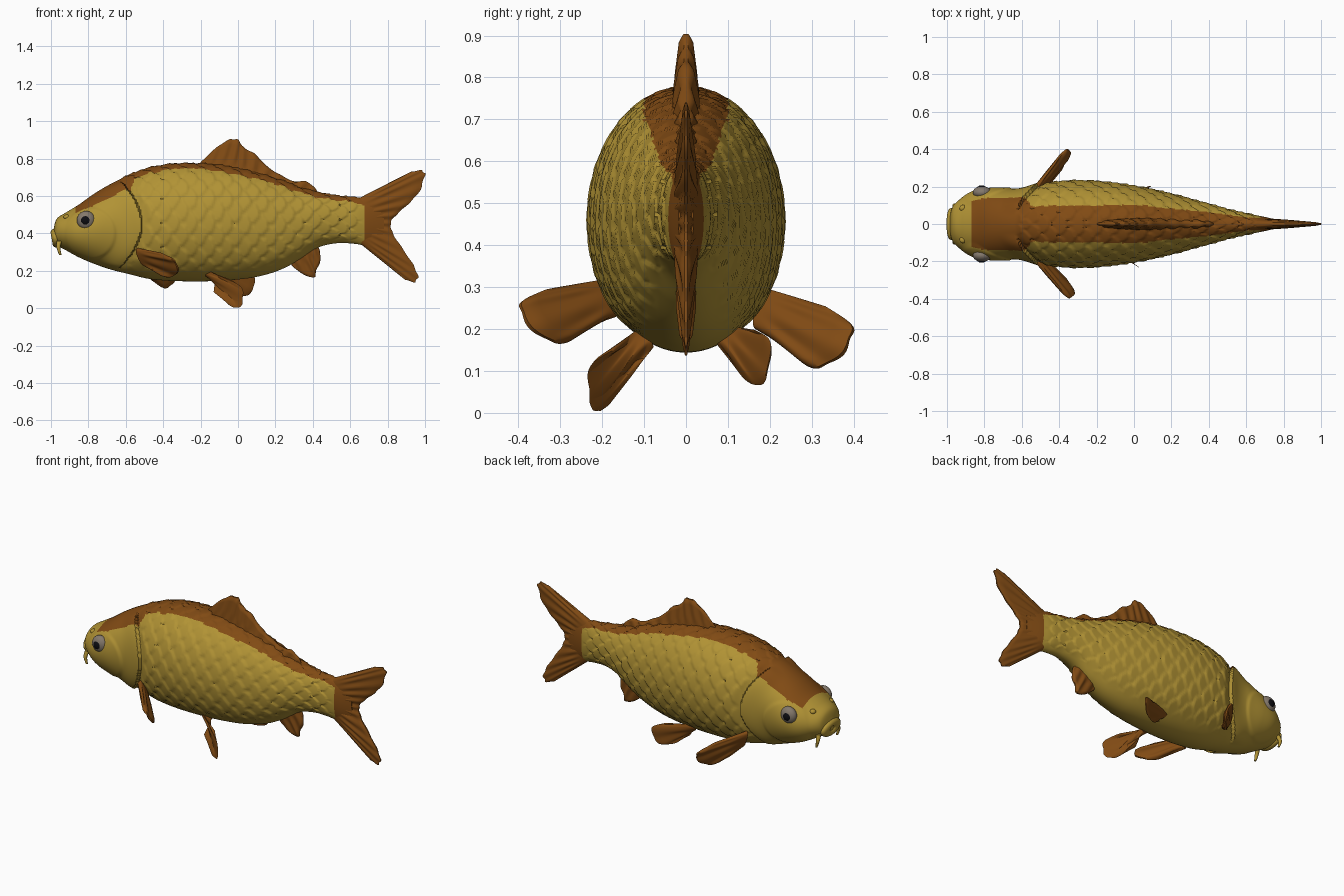
import bpy, bmesh, math
from mathutils import Vector

if "Cube" in bpy.data.objects:
    bpy.data.objects.remove(bpy.data.objects["Cube"])


def material(name, col):
    m = bpy.data.materials.new(name)
    m.diffuse_color = (*col, 1)
    m.use_nodes = True
    m.node_tree.nodes["Principled BSDF"].inputs["Base Color"].default_value = m.diffuse_color
    return m


GOLD = material("gold scales", (0.44, 0.29, 0.035))
BROWN = material("brown fins", (0.22, 0.07, 0.007))
GREY = material("eye ring", (0.23, 0.19, 0.15))
BLACK = material("pupil black", (0.004, 0.004, 0.006))


def spline(pts, s):
    """Catmull-Rom through points of any dimension, s in 0..1"""
    n = len(pts) - 1
    i = min(int(s * n), n - 1)
    t = s * n - i
    p0, p1, p2, p3 = (pts[min(max(k, 0), n)] for k in (i - 1, i, i + 1, i + 2))
    return [0.5 * (2 * b + (c - a) * t + (2 * a - 5 * b + 4 * c - d) * t * t
                   + (3 * b - a - 3 * c + d) * t ** 3)
            for a, b, c, d in zip(p0, p1, p2, p3)]


def lookup(table, x):
    for (x0, a), (x1, b) in zip(table, table[1:]):
        if x <= x1:
            return a + (b - a) * max(0, (x - x0) / (x1 - x0))
    return table[-1][1]


def step(a, b, x):
    t = min(1, max(0, (x - a) / (b - a)))
    return t * t * (3 - 2 * t)


def loft(name, rings, mats, rule=None):
    """Skin a list of closed rings and cap both ends"""
    n, m = len(rings[0]), len(rings)
    faces = [(r * n + i, r * n + (i + 1) % n, (r + 1) * n + (i + 1) % n, (r + 1) * n + i)
             for r in range(m - 1) for i in range(n)]
    for base in (0, (m - 1) * n):
        for i in range(n // 2):
            ids = (i, i + 1, (n - i - 1) % n, (n - i) % n)
            faces.append([base + k for k in dict.fromkeys(ids)])
    me = bpy.data.meshes.new(name)
    me.from_pydata([v for r in rings for v in r], [], faces)
    bm = bmesh.new()
    bm.from_mesh(me)
    bmesh.ops.recalc_face_normals(bm, faces=bm.faces)
    bm.to_mesh(me)
    bm.free()
    for mt in mats:
        me.materials.append(mt)
    if rule:
        for p in me.polygons:
            p.material_index = rule(p.center)
    ob = bpy.data.objects.new(name, me)
    bpy.context.collection.objects.link(ob)
    return ob


# ---- Body: stations of (x, top, bottom, half width)
BODY = [(-.985, .43, .36, .04), (-.968, .48, .337, .095), (-.92, .512, .31, .14),
        (-.85, .555, .272, .175), (-.77, .612, .238, .188), (-.68, .665, .207, .189),
        (-.58, .712, .182, .19), (-.48, .748, .158, .215), (-.37, .768, .147, .228),
        (-.26, .773, .144, .23), (-.14, .768, .145, .222), (-.02, .753, .152, .206),
        (.1, .725, .168, .183), (.22, .688, .203, .155), (.33, .648, .26, .125),
        (.43, .618, .325, .098), (.53, .6, .348, .07), (.62, .592, .345, .052),
        (.7, .588, .335, .038), (.78, .57, .36, .018)]
ROW, PITCH, RAD = 0.058, 0.095, 0.06


def scale_height(x, a):
    """Shingled scale relief: the scale furthest forward lies on top"""
    j0 = math.floor(a / ROW)
    best = None
    for j in range(j0 - 1, j0 + 3):
        off = (j % 2) * PITCH / 2
        k0 = math.floor((x - off) / PITCH)
        for k in range(k0 - 1, k0 + 2):
            cx = k * PITCH + off
            if math.hypot((x - cx) * 0.9, a - j * ROW) < RAD and (best is None or cx < best):
                best = cx
    return 0 if best is None else (x - best) / RAD


NR, NA = 250, 160
rings = []
for r in range(NR + 1):
    x, top, bot, w = spline(BODY, r / NR)
    mid, h = (top + bot) / 2, (top - bot) / 2
    arc = 0.27 * math.sqrt(h / 0.31)
    ring = []
    for i in range(NA):
        th = 2 * math.pi * i / NA
        c, s = math.cos(th), math.sin(th)
        y, z = w * c, mid + h * s
        side = math.asin(s)
        gill = -.515 - 2.2 * (z - .45) ** 2
        d = 0.0
        # scales behind the gill, fading out on the belly
        amp = .0075 * step(gill, gill + .06, x) * (1 - step(.6, .68, x)) * step(-.9, -.65, s)
        if amp > 0:
            d += amp * scale_height(x, side * arc)
        # raised gill cover with a groove behind it, and a cheek plate
        flank = step(.25, .6, abs(c))
        if x < gill:
            d += .014 * step(gill - .14, gill - .015, x) * flank
        else:
            d -= .007 * (1 - step(gill, gill + .06, x)) * flank
        cheek = math.hypot(x + .79, z - .40)
        d += .006 * flank * (1 - step(.125, .145, cheek)) * step(-.95, -.87, x)
        nrm = Vector((0, c * h, s * w)).normalized()
        ring.append((x, y + nrm.y * d, z + nrm.z * d))
    rings.append(ring)

BACK = [(-.87, .12), (-.8, .14), (-.58, .142), (-.55, .095), (-.35, .1), (-.1, .1),
        (.05, .1), (.2, .083), (.4, .063), (.6, .036), (.7, .03)]


def body_colour(p):
    if p.x > .675 + .03 * max(0, .42 - p.z):
        return 1
    x, y, z = p
    return int(x > -.87 and z > .48 and abs(y) < lookup(BACK, x))


loft("body", rings, [GOLD, BROWN], body_colour)


# ---- Fins: sheet between a base curve and a tip curve, lens thick, with rays
def fin(name, base, tip, thick, thin, rays=9, ns=64, nt=18):
    b0, b1 = Vector(base[0]), Vector(base[-1])
    nrm = (b1 - b0).cross(Vector(spline(tip, .5)) - (b0 + b1) / 2).normalized()
    rs = []
    for k in range(nt + 1):
        t = k / nt
        plus, minus = [], []
        for i in range(ns + 1):
            s = i / ns
            ray = math.cos(2 * math.pi * rays * s)
            p = Vector(spline(base, s)).lerp(Vector(spline(tip, s)), t * (1 + .015 * ray))
            q = (thick + (thin - thick) * t) * max(0, math.sin(math.pi * s)) ** .4
            q *= 1 + .2 * ray * step(.1, .5, t)
            q *= 1 - .6 * step(.9, 1, t)
            plus.append(p + nrm * q)
            minus.append(p - nrm * q)
        rs.append(plus + minus[-2:0:-1])
    return loft(name, rs, [BROWN])


def flat(pts):
    return [(x, 0, z) for x, z in pts]


fin("tail_fin", flat([(.64, .585), (.66, .46), (.66, .34)]),
    flat([(.92, .728), (.98, .737), (.998, .705), (.96, .61), (.88, .53), (.825, .475),
          (.818, .43), (.845, .37), (.92, .26), (.96, .18), (.945, .14), (.89, .155)]),
    .036, .009, 12)
fin("dorsal_fin", flat([(-.2, .74), (0, .72), (.2, .66), (.42, .59)]),
    flat([(-.2, .78), (-.12, .855), (-.05, .9), (0, .9), (.03, .86), (.09, .825),
          (.16, .755), (.23, .712), (.3, .678), (.36, .68), (.41, .645), (.43, .61)]),
    .036, .014, 11)
fin("anal_fin", flat([(.27, .26), (.35, .31), (.42, .35)]),
    flat([(.29, .225), (.34, .187), (.405, .163), (.418, .2), (.44, .255), (.437, .31)]),
    .026, .012, 4)
fin("near_pectoral_fin", [(-.54, -.18, .32), (-.5, -.165, .23)],
    [(-.41, -.33, .295), (-.36, -.385, .27), (-.328, -.39, .235), (-.33, -.34, .18),
     (-.39, -.28, .17), (-.46, -.235, .21)], .02, .012, 4)
fin("far_pectoral_fin", [(-.54, .18, .3), (-.5, .165, .2)],
    [(-.42, .33, .255), (-.37, .39, .215), (-.34, .39, .17), (-.36, .345, .12),
     (-.4, .29, .112), (-.47, .235, .16)], .02, .012, 4)
fin("near_pelvic_fin", [(-.19, -.1, .2), (-.12, -.08, .165)],
    [(-.04, -.17, .15), (.015, -.225, .11), (.025, -.23, .04), (0, -.215, .006),
     (-.05, -.19, .025), (-.13, -.14, .09)], .02, .012, 4)
fin("far_pelvic_fin", [(-.14, .11, .2), (-.1, .075, .165)],
    [(.02, .165, .195), (.08, .2, .17), (.08, .195, .1), (.03, .17, .068),
     (-.03, .135, .09), (-.1, .1, .135)], .02, .012, 4)


# ---- Eyes, nostrils, barbels and lips
def ball(name, loc, scale, mat):
    bpy.ops.mesh.primitive_uv_sphere_add(segments=28, ring_count=16, radius=1, location=loc)
    ob = bpy.context.object
    ob.name, ob.scale = name, scale
    ob.data.materials.append(mat)


for side, tag in ((-1, "near"), (1, "far")):
    ball(tag + "_eye", (-.812, side * .168, .47), (.05, .034, .05), GREY)
    ball(tag + "_pupil", (-.815, side * .179, .47), (.031, .028, .031), BLACK)
    ball(tag + "_nostril", (-.915, side * .085, .487), (.018, .018, .014), GOLD)
    path = [(-.955, side * .085, .36), (-.96, side * .1, .325), (-.95, side * .1, .285)]
    tube = []
    for k in range(9):
        c = Vector(spline(path, k / 8))
        rad = .015 - .009 * k / 8
        tube.append([c + Vector((math.cos(a), math.sin(a), 0)) * rad
                     for a in (math.tau * i / 12 for i in range(12))])
    loft(tag + "_barbel", tube, [GOLD])

bpy.ops.mesh.primitive_torus_add(major_radius=.03, minor_radius=.021, major_segments=32,
                                 minor_segments=14, location=(-.976, 0, .375),
                                 rotation=(0, math.radians(80), 0))
lips = bpy.context.object
lips.name = "lips"
lips.scale = (1, 1.7, 1)
lips.data.materials.append(GOLD)

# ---- Smooth shading everywhere, keeping hard fin edges
bpy.ops.object.select_all(action='SELECT')
bpy.ops.object.shade_smooth_by_angle(angle=math.radians(50))
